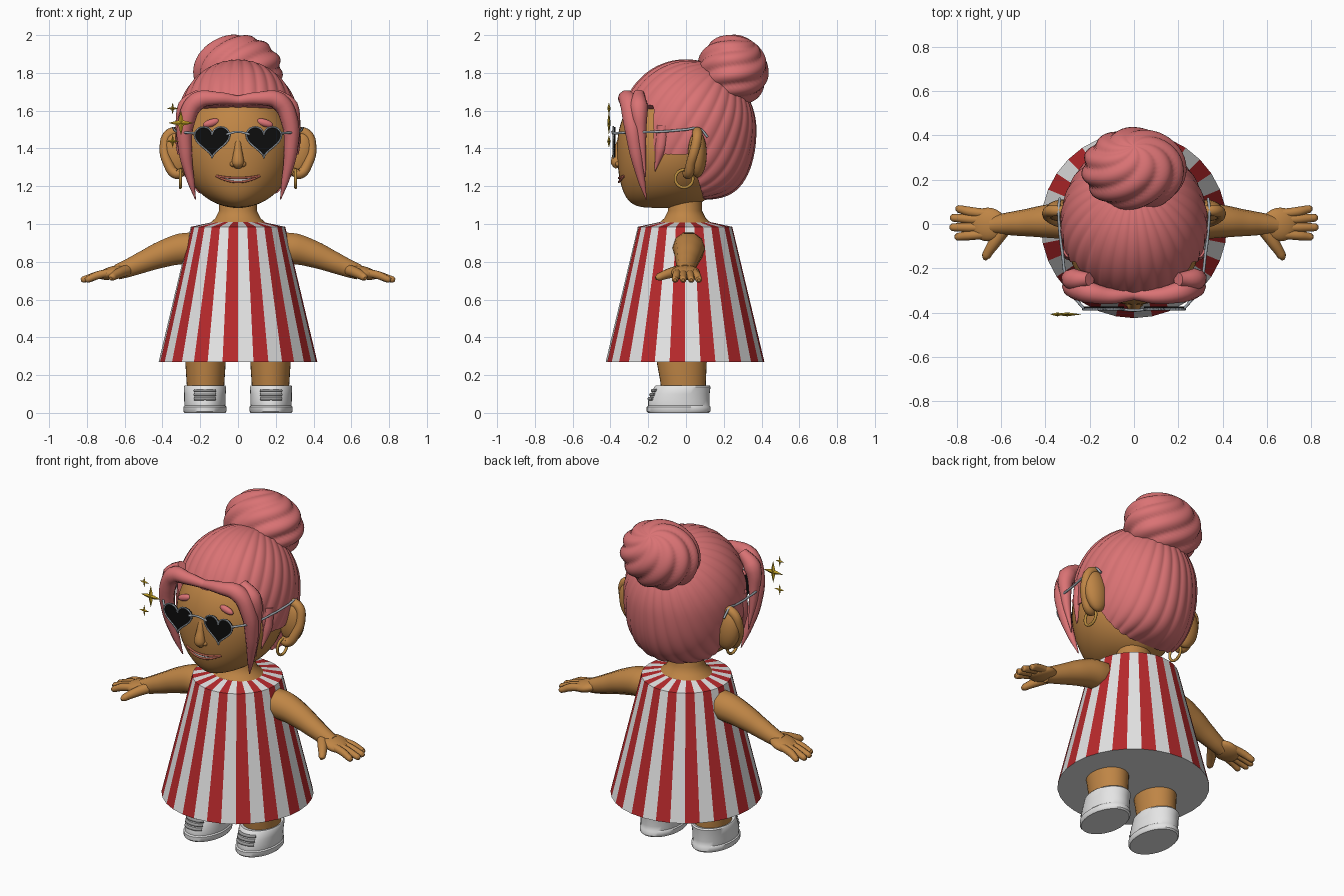
import bpy, bmesh
from math import sin, cos, pi, sqrt, radians
from mathutils import Matrix, Vector

cube = bpy.data.objects.get("Cube")
if cube:
    bpy.data.objects.remove(cube, do_unlink=True)


def material(name, r, g, b):
    m = bpy.data.materials.new(name)
    m.use_nodes = True
    m.diffuse_color = (r, g, b, 1)
    bsdf = next(n for n in m.node_tree.nodes if n.type == 'BSDF_PRINCIPLED')
    bsdf.inputs["Base Color"].default_value = (r, g, b, 1)
    return m


SKIN = material("warm skin", .52, .235, .06)
HAIR = material("pink hair", .70, .17, .175)
RED = material("stripe red", .48, .022, .025)
WHITE = material("white", .78, .78, .78)
BLACK = material("lens black", .004, .004, .004)
GREY = material("metal grey", .36, .40, .44)
GOLD = material("sparkle gold", .58, .38, .02)
BRASS = material("earring brass", .50, .27, .05)
LIP = material("lip", .42, .11, .07)
LACE = material("lace grey", .30, .30, .30)


def finish(name, bm, *mats, smooth=True):
    bmesh.ops.recalc_face_normals(bm, faces=bm.faces)
    me = bpy.data.meshes.new(name)
    bm.to_mesh(me)
    bm.free()
    for m in mats:
        me.materials.append(m)
    ob = bpy.data.objects.new(name, me)
    bpy.context.collection.objects.link(ob)
    if smooth:
        bpy.ops.object.select_all(action='DESELECT')
        ob.select_set(True)
        bpy.context.view_layer.objects.active = ob
        bpy.ops.object.shade_smooth_by_angle(angle=radians(42))
    return ob


def loft(rings, n=40, x0=0):
    """Stack of ellipses: z, half width, front y, back y."""
    bm = bmesh.new()
    rows = [[bm.verts.new((x0 + rx * cos(2 * pi * k / n),
                           (yf + yb) / 2 + (yb - yf) / 2 * sin(2 * pi * k / n), z))
             for k in range(n)] for z, rx, yf, yb in rings]
    for a, b in zip(rows, rows[1:]):
        for k in range(n):
            bm.faces.new((a[k], a[(k + 1) % n], b[(k + 1) % n], b[k]))
    bm.faces.new(rows[0])
    bm.faces.new(rows[-1])
    return bm


def ball(name, loc, scale, mat, rot=0):
    bm = bmesh.new()
    bmesh.ops.create_uvsphere(bm, u_segments=24, v_segments=14, radius=1)
    m = Matrix.Translation(loc) @ Matrix.Rotation(rot, 4, 'Y') @ Matrix.Diagonal((*scale, 1))
    bm.transform(m)
    return finish(name, bm, mat)


def tube(name, pts, radii, mat, closed=False, poly=False, res=6):
    """Tapered round tube along a path, turned into a mesh."""
    cu = bpy.data.curves.new(name, 'CURVE')
    cu.dimensions, cu.bevel_depth, cu.bevel_resolution = '3D', 1, 3
    cu.resolution_u, cu.use_fill_caps = res, True
    sp = cu.splines.new('POLY' if poly else 'BEZIER')
    items = sp.points if poly else sp.bezier_points
    items.add(len(pts) - 1)
    for i, (q, p) in enumerate(zip(items, pts)):
        q.co = (*p, 1) if poly else p
        q.radius = radii[i] if isinstance(radii, list) else radii
        if not poly:
            q.handle_left_type = q.handle_right_type = 'AUTO'
    sp.use_cyclic_u = closed
    tmp = bpy.data.objects.new(name + " path", cu)
    bpy.context.collection.objects.link(tmp)
    dg = bpy.context.evaluated_depsgraph_get()
    me = bpy.data.meshes.new_from_object(tmp.evaluated_get(dg))
    bm = bmesh.new()
    bm.from_mesh(me)
    bpy.data.objects.remove(tmp, do_unlink=True)
    bpy.data.meshes.remove(me)
    return finish(name, bm, mat)


def shell(name, tilt, segs, rings, point, limit, mat, tuck=None):
    """Polar surface around an axis leaning backwards."""
    rot = Matrix.Rotation(-tilt, 3, 'X')
    bm = bmesh.new()
    top = bm.verts.new(point(rot @ Vector((0, 0, 1)), 0, 0))
    cols = []
    for j in range(segs):
        az = 2 * pi * j / segs

        def at(th):
            d = Vector((sin(th) * cos(az), sin(th) * sin(az), cos(th)))
            return point(rot @ d, az, th)
        end = limit(at)
        col = [at(end * i / rings) for i in range(1, rings + 1)]
        if tuck:
            col.append(tuck + (col[-1] - tuck) * .86)
        cols.append([bm.verts.new(p) for p in col])
    for a, b in zip(cols, cols[1:] + cols[:1]):
        bm.faces.new((top, a[0], b[0]))
        for i in range(len(a) - 1):
            bm.faces.new((a[i], a[i + 1], b[i + 1], b[i]))
    return finish(name, bm, mat)


# Head
def slice_at(z):
    t = max(-1, min(1, (z - 1.4) / .315))
    e = sqrt(max(1 - t * t, 1e-5))
    return z, .3 * e, -.02 - .345 * e ** (.6 if t > 0 else .27), -.02 + .24 * e


def face_y(x, z):
    _, rx, yf, yb = slice_at(z)
    return (yf + yb) / 2 - (yb - yf) / 2 * sqrt(max(0, 1 - (x / rx) ** 2))


finish("head", loft([slice_at(1.4 - .315 * cos(pi * i / 36)) for i in range(37)], 48), SKIN)
finish("neck", loft([(.95, .2, -.2, .19), (1.0, .155, -.15, .14), (1.03, .12, -.115, .105),
                     (1.07, .1, -.095, .085), (1.16, .1, -.095, .085)]), SKIN)

# Striped dress
SIDES = 32
bm = loft([(.27, .42, -.425, .415), (.985, .25, -.255, .245), (1.01, .135, -.14, .13)], SIDES)
bm.faces.ensure_lookup_table()
for i, f in enumerate(bm.faces):
    f.material_index = i % 2 if len(f.verts) == 4 else 0
finish("dress", bm, WHITE, RED, smooth=False)


# Hair cap with combed ridges, open around the face
HC = Vector((0, 0, 1.5))


def hair_point(d, az, th):
    e = sqrt(max(1 - d.z ** 2, 1e-4))
    full = e ** -.5 if d.z < 0 else 1
    ridge = 1 + .018 * min(1, th) * (abs(sin(15 * az)) - .5)
    return HC + Vector((.33 * d.x * full, (.37 if d.y > 0 else .35) * d.y * full, .37 * d.z)) * ridge


def hair_end(at):
    th = .3
    while th < 2.9:
        p = at(th)
        above = p.z > 1.63 or (p.y > -.17 and p.z > 1.37)
        if not above and p.y < .02 + (1.37 - p.z) * .33:
            break
        th += .01
    return th


shell("hair_cap", .55, 240, 28, hair_point, hair_end, HAIR, HC)


# Swirled bun
def bun_point(d, az, th):
    r = 1 + .1 * sin(th) * (abs(sin(4 * az + 4.5 * th)) - .6)
    return Vector((0, .247, 1.81)) + Vector((.23 * d.x, .185 * d.y, .19 * d.z)) * r


shell("hair_bun", .6, 128, 36, bun_point, lambda at: pi - .02, HAIR)

# Face: nose and smile
tube("nose", [(0, -.345, 1.46), (0, -.36, 1.39), (0, -.365, 1.325), (0, -.355, 1.3)],
     [.014, .022, .034, .02], SKIN)
for s in (-1, 1):
    ball("nostril", (s * .025, -.357, 1.318), (.018, .018, .016), SKIN)

us = [i / 10 - 1 for i in range(21)]
lines = [[(.115 * u, face_y(.115 * u, 1.24) - .004, z0 + rise * u * u) for u in us]
         for z0, rise in ((1.243, .012), (1.222, .033))]
bm = bmesh.new()
rows = [[bm.verts.new(p) for p in line] for line in lines]
for i in range(1, 20):
    bm.faces.new((rows[0][i], rows[0][i + 1], rows[1][i + 1], rows[1][i]))
finish("teeth", bm, WHITE)
for name, line in zip(("upper_lip", "lower_lip"), lines):
    tube(name, line, .006, LIP, poly=True)

# Paired parts
for s, side in ((1, "left"), (-1, "right")):
    def P(*pts):
        return [(s * x, y, z) for x, y, z in pts]

    ball(side + "_eyebrow", (s * .142, face_y(.142, 1.53) - .005, 1.535), (.045, .018, .02), HAIR, s * .3)

    # Front lock and sideburns
    tube(side + "_front_lock", P((0, -.318, 1.655), (.11, -.325, 1.665), (.215, -.305, 1.65),
                                 (.272, -.29, 1.55), (.278, -.265, 1.38), (.25, -.235, 1.23), (.225, -.21, 1.13)),
         [.025, .036, .05, .046, .036, .02, .003], HAIR)
    tube(side + "_lock_back", P((.2, -.25, 1.69), (.272, -.25, 1.62), (.29, -.24, 1.48), (.27, -.215, 1.25)),
         [.03, .05, .03, .003], HAIR)
    tube(side + "_sideburn", P((.285, -.12, 1.52), (.29, -.135, 1.4), (.275, -.165, 1.28)),
         [.035, .03, .003], HAIR)

    # Ear, rim and hoop
    ball(side + "_ear", (s * .325, .06, 1.37), (.075, .05, .125), SKIN, s * .15)
    tube(side + "_ear_rim", P((.28, .03, 1.44), (.315, .055, 1.485), (.365, .06, 1.475), (.388, .05, 1.41),
                              (.37, .025, 1.32), (.325, .01, 1.265), (.29, .0, 1.28)),
         [.02, .026, .027, .027, .026, .028, .02], SKIN)
    hoop = [(s * .305, -.01 + .047 * cos(a * pi / 12), 1.24 + .047 * sin(a * pi / 12)) for a in range(24)]
    tube(side + "_earring", hoop, .008, BRASS, closed=True, poly=True)

    # Heart lens with beaded rim
    heart = []
    for i in range(48):
        t = 2 * pi * i / 48
        h = 13 * cos(t) - 5 * cos(2 * t) - 2 * cos(3 * t) - cos(4 * t)
        heart.append((s * .137 + .0058 * 16 * sin(t) ** 3, -.385, 1.447 + .0056 * h))
    bm = bmesh.new()
    face = bm.faces.new([bm.verts.new(p) for p in heart])
    ext = bmesh.ops.extrude_face_region(bm, geom=[face])
    bmesh.ops.translate(bm, vec=(0, .012, 0), verts=[v for v in ext["geom"] if isinstance(v, bmesh.types.BMVert)])
    finish(side + "_lens", bm, BLACK)
    tube(side + "_lens_rim", heart, .0045, GREY, closed=True, poly=True)
    bm = bmesh.new()
    for p in heart:
        bmesh.ops.create_icosphere(bm, subdivisions=1, radius=.006, matrix=Matrix.Translation(p))
    finish(side + "_rim_beads", bm, GREY)
    tube(side + "_temple", P((.225, -.383, 1.48), (.29, -.3, 1.485), (.325, -.12, 1.49), (.338, .0, 1.5),
                             (.34, .07, 1.505), (.335, .115, 1.46)), .0065, GREY)

    # Arm and hand
    tube(side + "_arm", P((.2, .01, .875), (.3, .015, .868), (.4, .012, .84), (.5, .005, .8),
                          (.58, 0, .767), (.64, -.005, .745)),
         [.085, .086, .074, .06, .05, .042], SKIN)
    ball(side + "_palm", (s * .66, -.002, .743), (.085, .076, .034), SKIN, s * .25)
    for y0, y1, tip in ((.045, .068, .805), (.017, .028, .83), (-.015, -.015, .832), (-.045, -.058, .81)):
        tube(side + "_finger", P((.66, y0, .745), (.745, (y0 + y1) / 2, .728), (tip - .01, y1, .705), (tip, y1, .703)),
             [.022, .022, .017, .008], SKIN)
    tube(side + "_thumb", P((.59, -.03, .755), (.63, -.085, .74), (.668, -.145, .718), (.674, -.16, .712)),
         [.03, .027, .02, .009], SKIN)

    # Leg and shoe
    finish(side + "_leg", loft([(.08, .095, -.13, .105), (.16, .1, -.135, .105), (.27, .107, -.155, .11),
                                (.4, .11, -.16, .115)], 32, s * .172), SKIN)
    finish(side + "_shoe", loft([(0, .108, -.2, .122), (.008, .114, -.208, .13), (.032, .114, -.208, .13),
                                 (.038, .108, -.2, .125), (.065, .11, -.2, .125), (.1, .11, -.185, .125),
                                 (.138, .112, -.168, .13), (.146, .106, -.16, .124), (.142, .097, -.14, .108)],
                                36, s * .175), WHITE)
    for z, y in ((.075, -.195), (.097, -.186), (.119, -.177)):
        tube(side + "_shoe_lace", P((.12, y + .02, z), (.148, y + .003, z), (.175, y, z), (.202, y + .003, z),
                                    (.23, y + .02, z)), .009, LACE)

tube("glasses_bridge", [(-.06, -.385, 1.475), (0, -.39, 1.488), (.06, -.385, 1.475)], .006, GREY)

# Floating four-pointed sparkles
for x, z, size in ((-.302, 1.535, .066), (-.346, 1.612, .032), (-.346, 1.438, .034)):
    bm = bmesh.new()
    rim = []
    for k in range(16):
        r = size * (1, .42, .27, .42)[k % 4]
        rim.append(bm.verts.new((x + r * cos(k * pi / 8), -.408, z + r * sin(k * pi / 8))))
    for dy in (-.009, .009):
        hub = bm.verts.new((x, -.408 + dy, z))
        for k in range(16):
            bm.faces.new((hub, rim[k], rim[(k + 1) % 16]))
    finish("sparkle", bm, GOLD, smooth=False)
